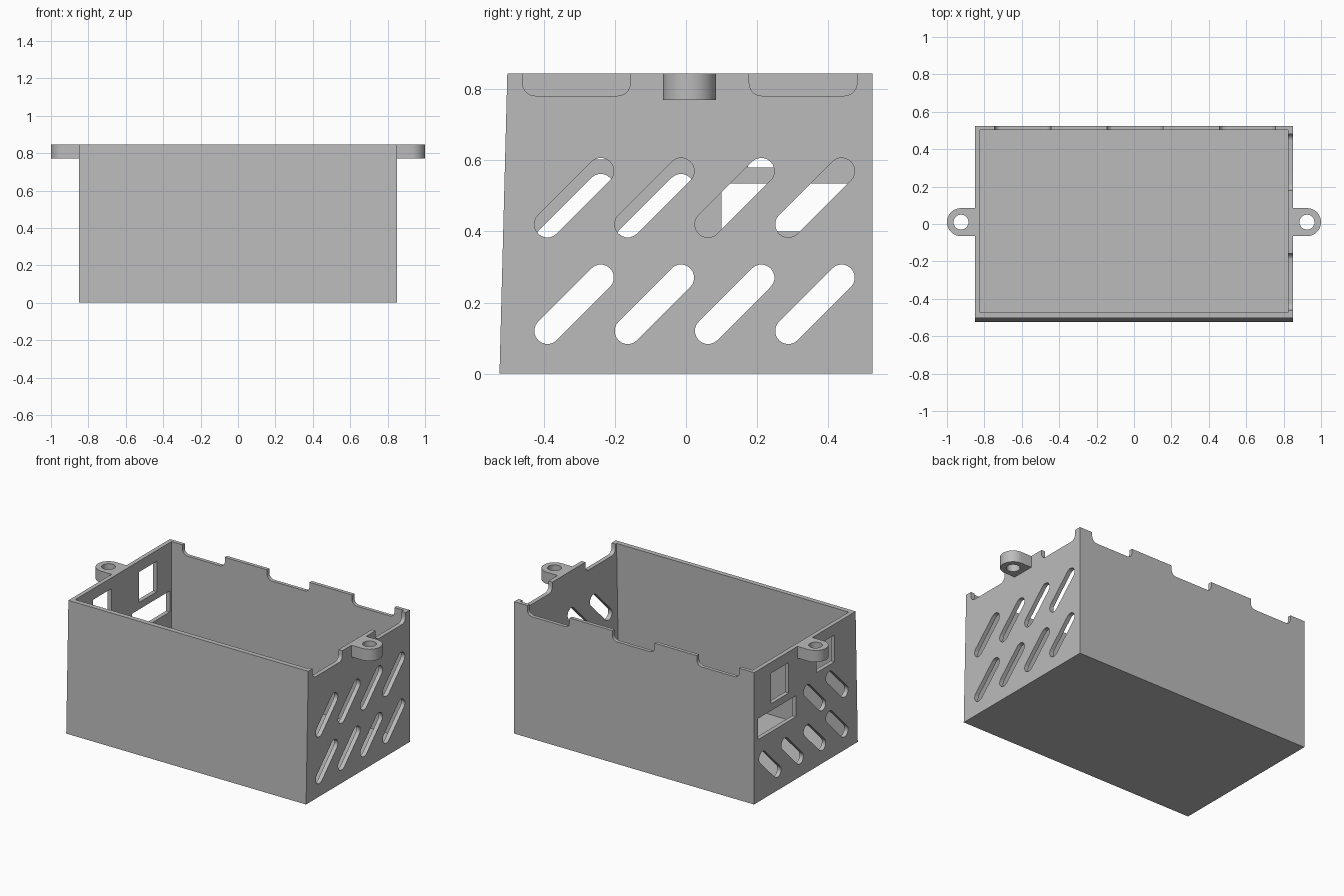
import bpy, bmesh
from math import sin, cos, pi
from mathutils import Vector

if "Cube" in bpy.data.objects:
    bpy.data.objects.remove(bpy.data.objects["Cube"])

grey = bpy.data.materials.new("plain_grey")
grey.use_nodes = True
grey.diffuse_color = (0.5, 0.5, 0.5, 1)
grey.node_tree.nodes["Principled BSDF"].inputs["Base Color"].default_value = grey.diffuse_color

HEIGHT = 0.845
HALF_X, HALF_Y = 0.85, 0.525
WALL = 0.027
LEAN = 0.022          # the front wall leans back by this much


def prism(name, outline, axis, start, end):
    """Extrude a 2D outline along an axis; the outline uses the other two axes in order."""
    bm = bmesh.new()
    verts = []
    for p in outline:
        co = list(p)
        co.insert(axis, start)
        verts.append(bm.verts.new(co))
    base = bm.faces.new(verts)
    top = bmesh.ops.extrude_face_region(bm, geom=[base])["geom"]
    shift = Vector((0, 0, 0))
    shift[axis] = end - start
    bmesh.ops.translate(bm, vec=shift, verts=[g for g in top if isinstance(g, bmesh.types.BMVert)])
    bmesh.ops.recalc_face_normals(bm, faces=bm.faces)
    mesh = bpy.data.meshes.new(name)
    bm.to_mesh(mesh)
    bm.free()
    mesh.materials.append(grey)
    obj = bpy.data.objects.new(name, mesh)
    bpy.context.scene.collection.objects.link(obj)
    return obj


def cut(obj, cutters):
    """Subtract every cutter, then drop the cutters."""
    for c in cutters:
        c.hide_render = True
        mod = obj.modifiers.new("cut", "BOOLEAN")
        mod.operation, mod.solver, mod.object = "DIFFERENCE", "EXACT", c
    graph = bpy.context.evaluated_depsgraph_get()
    result = bpy.data.meshes.new_from_object(obj.evaluated_get(graph))
    obj.modifiers.clear()
    obj.data = result
    for c in cutters:
        bpy.data.objects.remove(c)


def arc(u, v, r, a0, a1, n=10):
    return [(u + r * cos(a0 + (a1 - a0) * i / n), v + r * sin(a0 + (a1 - a0) * i / n))
            for i in range(n + 1)]


def slot(u, v, run=0.15, r=0.037):
    """Diagonal round-ended slot, rising from (u, v)."""
    return arc(u, v, r, pi * 0.75, pi * 1.75) + arc(u + run, v + run, r, -pi / 4, pi * 0.75)


def rect(u0, u1, v0, v1):
    return [(u0, v0), (u1, v0), (u1, v1), (u0, v1)]


def notch(u0, u1, bottom=0.782, r=0.035):
    """Opening in the rim with rounded lower corners."""
    return (arc(u0 + r, bottom + r, r, pi, pi * 1.5) + arc(u1 - r, bottom + r, r, -pi / 2, 0)
            + [(u1, HEIGHT + 0.1), (u0, HEIGHT + 0.1)])


# Open-topped case with a leaning front wall
case = prism("case", [(-HALF_Y, 0), (HALF_Y, 0), (HALF_Y, HEIGHT), (-HALF_Y + LEAN, HEIGHT)],
             0, -HALF_X, HALF_X)
slope = LEAN / HEIGHT
inner_front = -HALF_Y + 0.031
cavity = prism("cavity", [(inner_front + slope * WALL, WALL), (HALF_Y - WALL + 0.004, WALL),
                          (HALF_Y - WALL + 0.004, HEIGHT + 0.2),
                          (inner_front + slope * (HEIGHT + 0.2), HEIGHT + 0.2)],
               0, -HALF_X + WALL, HALF_X - WALL)
cut(case, [cavity])

cutters = []
LEFT_WALL = (0, HALF_X - 0.1, HALF_X + 0.1)
RIGHT_WALL = (0, -HALF_X - 0.1, -HALF_X + 0.1)
BACK_WALL = (1, HALF_Y - 0.1, HALF_Y + 0.1)

# Diagonal vents: two full rows on the left, one and a half on the right
for i in range(4):
    y = -0.39 + 0.226 * i
    for wall in (LEFT_WALL, RIGHT_WALL):
        cutters.append(prism("vent", slot(y, 0.12), *wall))
    cutters.append(prism("vent", slot(y, 0.42), *LEFT_WALL))
    if i < 2:
        cutters.append(prism("vent", slot(y, 0.375), *RIGHT_WALL))

# Connector windows in the right wall
for window in ((0.1, 0.485, 0.4, 0.535), (0.175, 0.355, 0.58, 0.775), (-0.29, -0.105, 0.603, 0.775)):
    cutters.append(prism("window", rect(*window), *RIGHT_WALL))

# Rim notches in the left and back walls
for y0, y1 in ((-0.46, -0.157), (0.178, 0.481)):
    cutters.append(prism("notch", notch(y0, y1), *LEFT_WALL))
for x in (-0.745, -0.145, 0.457):
    cutters.append(prism("notch", notch(x, x + 0.3), *BACK_WALL))
cut(case, cutters)

# Mounting ears with screw holes
EAR_Y, EAR_R, EAR_Z = 0.01, 0.075, 0.77
ears = []
for side, name in ((1, "left_ear"), (-1, "right_ear")):
    cx = side * (1 - EAR_R)
    outline = [(side * u, v) for u, v in
               [(HALF_X, EAR_Y - EAR_R)] + arc(1 - EAR_R, EAR_Y, EAR_R, -pi / 2, pi / 2, 16)
               + [(HALF_X, EAR_Y + EAR_R)]]
    ear = prism(name, outline, 2, EAR_Z, HEIGHT)
    hole = prism("hole", arc(cx, EAR_Y, 0.04, 0, 2 * pi, 24)[:-1], 2, EAR_Z - 0.1, HEIGHT + 0.1)
    cut(ear, [hole])
    ears.append(ear)

# Smooth the round ends, keep the corners sharp
bpy.ops.object.select_all(action="DESELECT")
for obj in [case] + ears:
    obj.select_set(True)
bpy.context.view_layer.objects.active = case
bpy.ops.object.shade_smooth_by_angle(angle=pi / 6)
